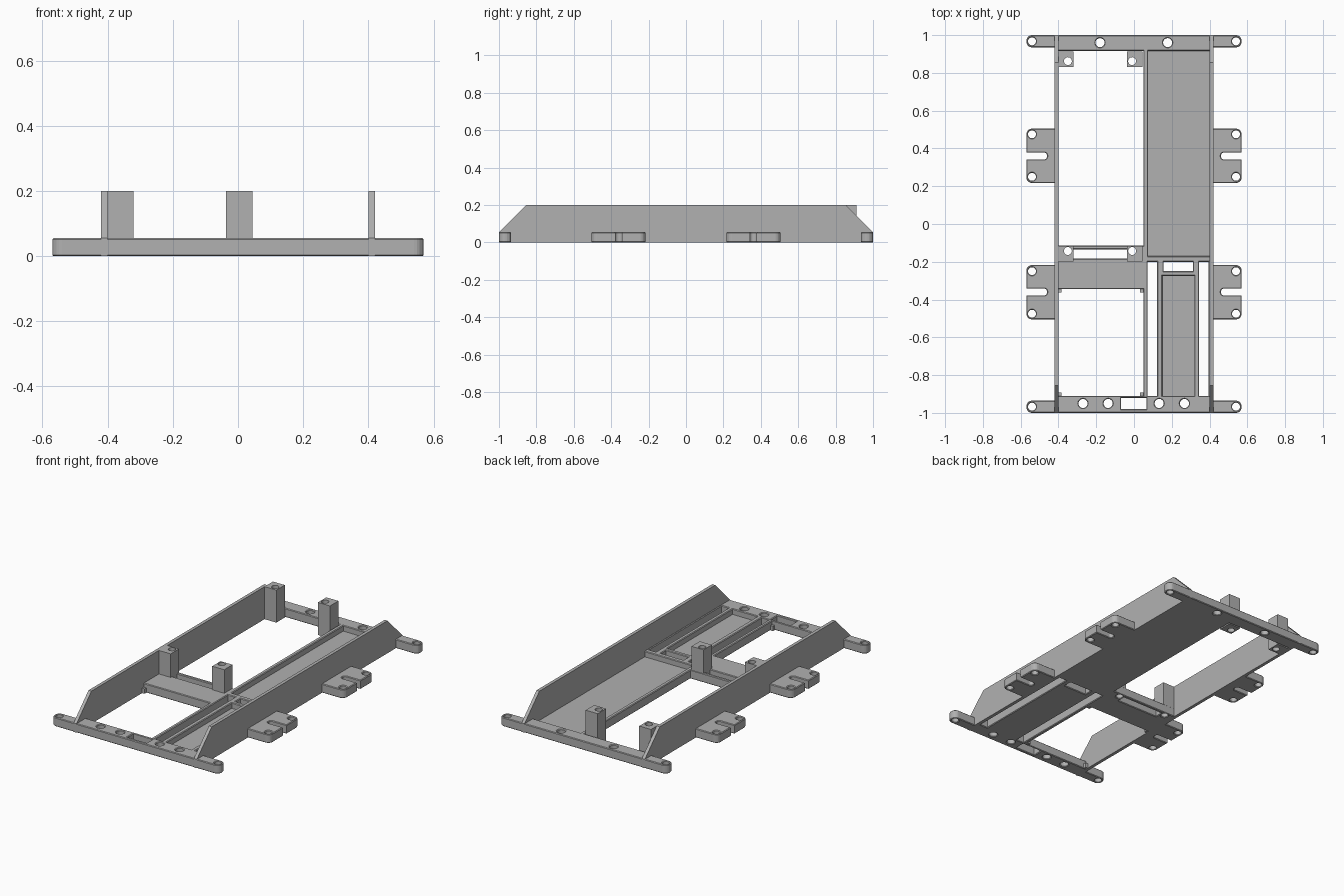
import bpy, bmesh, math
from mathutils import Vector

cube = bpy.data.objects.get("Cube")
if cube:
    bpy.data.objects.remove(cube, do_unlink=True)

grey = bpy.data.materials.new("plain_grey")
grey.use_nodes = True
COLOUR = (0.44, 0.44, 0.44, 1)
grey.diffuse_color = COLOUR
grey.node_tree.nodes["Principled BSDF"].inputs["Base Color"].default_value = COLOUR

TOP = 0.055      # frame thickness
WALL_TOP = 0.2


def link(name, mesh):
    mesh.materials.clear()
    mesh.materials.append(grey)
    ob = bpy.data.objects.new(name, mesh)
    bpy.context.collection.objects.link(ob)
    return ob


def rect(x0, x1, y0, y1):
    return [(x0, y0), (x1, y0), (x1, y1), (x0, y1)]


def circle(x, y, r=0.021, n=20):
    return [(x + r * math.cos(math.tau * i / n), y + r * math.sin(math.tau * i / n))
            for i in range(n)]


def rounded(points, steps=5):
    """Replace each right-angled (x, y, radius) corner with an arc."""
    out = []
    for i, (x, y, r) in enumerate(points):
        p = Vector((x, y))
        if r == 0:
            out.append((x, y))
            continue
        a = (Vector(points[i - 1][:2]) - p).normalized()
        b = (Vector(points[(i + 1) % len(points)][:2]) - p).normalized()
        c = p + (a + b) * r
        for k in range(steps + 1):
            t = math.pi / 2 * k / steps
            out.append(tuple(c - (b * math.cos(t) + a * math.sin(t)) * r))
    return out


def plate(name, loops, z0, z1, chamfer=0.0):
    """Flat plate from an outline and its cutouts, with chamfered edges."""
    cu = bpy.data.curves.new(name, 'CURVE')
    cu.dimensions = '2D'
    cu.fill_mode = 'BOTH'
    cu.extrude = (z1 - z0) / 2 - chamfer
    cu.bevel_depth = chamfer
    cu.bevel_resolution = 0
    cu.offset = -chamfer
    for loop in loops:
        sp = cu.splines.new('POLY')
        sp.points.add(len(loop) - 1)
        for pt, (x, y) in zip(sp.points, loop):
            pt.co = (x, y, 0, 1)
        sp.use_cyclic_u = True
        sp.use_smooth = False
    tmp = bpy.data.objects.new(name + "_curve", cu)
    bpy.context.collection.objects.link(tmp)
    graph = bpy.context.evaluated_depsgraph_get()
    mesh = bpy.data.meshes.new_from_object(tmp.evaluated_get(graph))
    bpy.data.objects.remove(tmp, do_unlink=True)
    bpy.data.curves.remove(cu)
    mesh.name = name
    for v in mesh.vertices:
        v.co.z += (z0 + z1) / 2
    return link(name, mesh)


# Outline: one quarter with a slotted side tab and a corner tab, mirrored twice
SIDE, OUT, SLOT = 0.42, 0.57, 0.36
quarter = [(SIDE, 0.217, 0), (OUT, 0.217, 0.03),
           (OUT, SLOT - 0.018, 0), (0.46, SLOT - 0.018, 0.016),
           (0.46, SLOT + 0.018, 0.016), (OUT, SLOT + 0.018, 0),
           (OUT, 0.505, 0.03), (SIDE, 0.505, 0),
           (SIDE, 0.935, 0), (OUT, 0.935, 0.03), (OUT, 1, 0.03)]
outline = (quarter
           + [(-x, y, r) for x, y, r in reversed(quarter)]
           + [(-x, -y, r) for x, y, r in quarter]
           + [(x, -y, r) for x, y, r in reversed(quarter)])

# Cutouts
rear_tray = (0.075, 0.40, -0.17, 0.917)
front_tray = (0.15, 0.32, -0.91, -0.275)
post_holes = [(x, y) for x in (-0.35, -0.01) for y in (0.862, -0.143)]
cutouts = [
    rect(*rear_tray), rect(*front_tray),
    rect(-0.40, 0.05, -0.115, 0.917),      # rear bay
    rect(-0.40, 0.05, -0.91, -0.345),      # front bay
    rect(-0.32, -0.037, -0.183, -0.135),   # crosspiece slot
    rect(0.072, 0.122, -0.91, -0.2),       # long slots
    rect(0.345, 0.395, -0.91, -0.2),
    rect(0.157, 0.312, -0.25, -0.2),       # short slot
    rect(-0.068, 0.065, -0.98, -0.92),     # front bar window
]
for sx in (-1, 1):
    for sy in (-1, 1):
        cutouts += [circle(sx * 0.54, sy * y) for y in (0.25, 0.475, 0.967)]
cutouts += [circle(x, 0.96, 0.024) for x in (-0.18, 0.178)]
cutouts += [circle(x, -0.95, 0.024) for x in (-0.27, -0.137, 0.133, 0.267)]
cutouts += [circle(x, y) for x, y in post_holes if y < 0]

plate("base_frame", [rounded(outline)] + cutouts, 0, TOP, 0.004)

# Tray floors, lapping under the frame edges
for name, (x0, x1, y0, y1) in (("rear_tray_floor", rear_tray),
                               ("front_tray_floor", front_tray)):
    m = 0.008
    plate(name, [rect(x0 - m, x1 + m, y0 - m, y1 + m)], 0, 0.02)

# Posts with screw holes
for side, x0, x1 in (("right", -0.40, -0.32), ("middle", -0.037, 0.045)):
    hx = -0.35 if side == "right" else -0.01
    plate("rear_post_" + side, [rect(x0, x1, 0.83, 0.912), circle(hx, 0.862)], 0, WALL_TOP)
    plate("front_post_" + side, [rect(x0, x1, -0.198, -0.117), circle(hx, -0.143)],
          0.01, WALL_TOP)

# Small corner blocks in the front bay
for i, x in enumerate((-0.392, 0.042)):
    for j, y in enumerate((-0.902, -0.353)):
        h = 0.009
        plate(f"corner_block_{i}{j}", [rect(x - h, x + h, y - h, y + h)], 0, 0.03)

# Side walls with sloping ends
profile = [(-1, 0), (1, 0), (1, TOP), (0.855, WALL_TOP), (-0.855, WALL_TOP), (-1, TOP)]
for name, x in (("left_wall", 0.40), ("right_wall", -0.42)):
    bm = bmesh.new()
    face = bm.faces.new([bm.verts.new((x, y, z)) for y, z in profile])
    ext = bmesh.ops.extrude_face_region(bm, geom=[face])
    verts = [g for g in ext["geom"] if isinstance(g, bmesh.types.BMVert)]
    bmesh.ops.translate(bm, verts=verts, vec=(0.02, 0, 0))
    bmesh.ops.recalc_face_normals(bm, faces=bm.faces)
    mesh = bpy.data.meshes.new(name)
    bm.to_mesh(mesh)
    bm.free()
    link(name, mesh)
